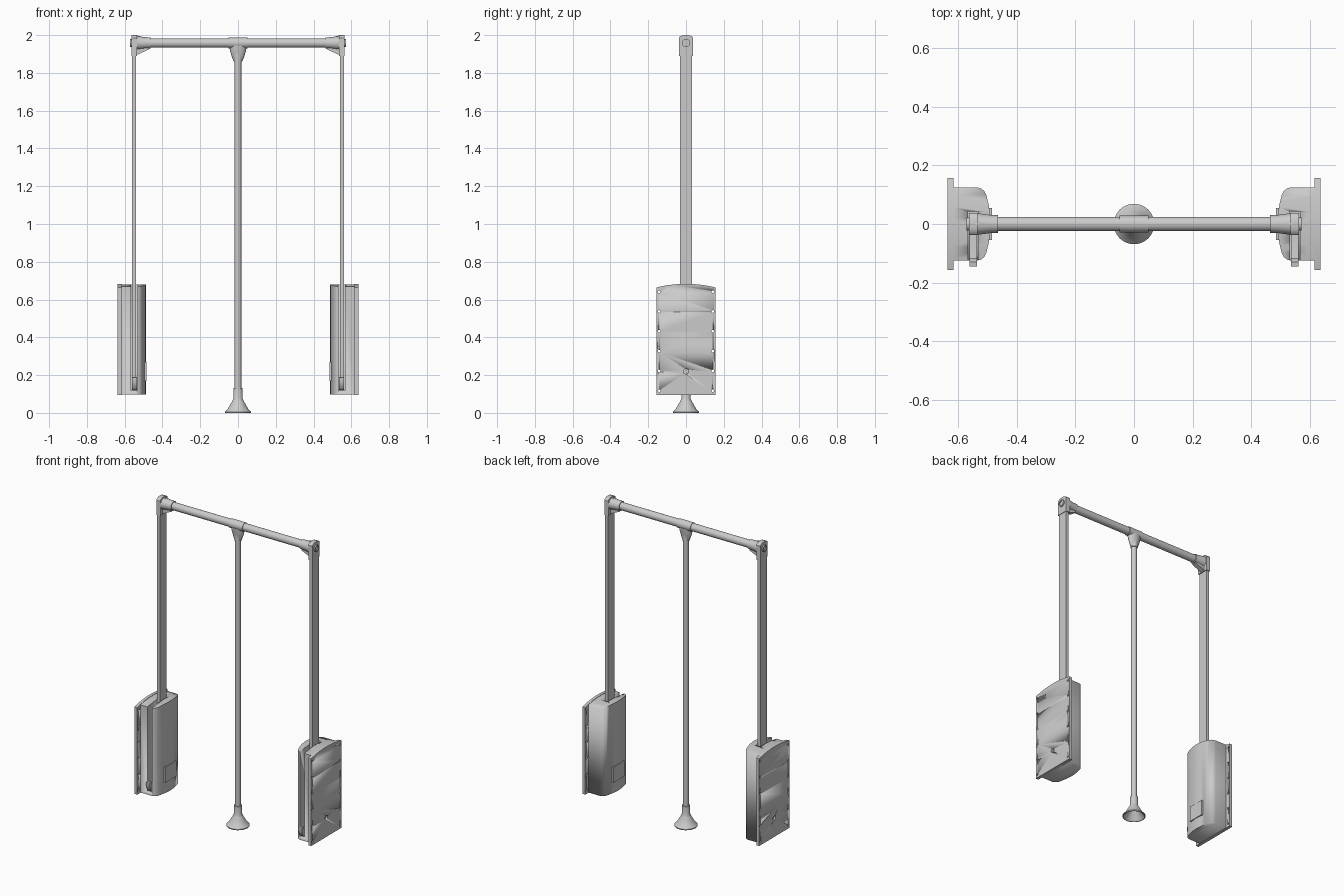
import bpy, bmesh, math
from mathutils import Vector

if "Cube" in bpy.data.objects:
    bpy.data.objects.remove(bpy.data.objects["Cube"])


def place(axis, u, v, w):
    # 2D profile (u, v) pushed along axis by w
    return {'x': (w, u, v), 'y': (u, w, v), 'z': (u, v, w)}[axis]


def finish(name, bm, smooth=True, mirror=False):
    bmesh.ops.recalc_face_normals(bm, faces=bm.faces[:])
    me = bpy.data.meshes.new(name)
    bm.to_mesh(me)
    bm.free()
    ob = bpy.data.objects.new(name, me)
    bpy.context.collection.objects.link(ob)
    bpy.ops.object.select_all(action='DESELECT')
    ob.select_set(True)
    bpy.context.view_layer.objects.active = ob
    if smooth:
        bpy.ops.object.shade_smooth_by_angle(angle=math.radians(30))
    if mirror:
        ob.modifiers.new("mirror", 'MIRROR').use_mirror_merge = False
    return ob


def add_prism(bm, pts, axis, a, b):
    lo = [bm.verts.new(place(axis, u, v, a)) for u, v in pts]
    hi = [bm.verts.new(place(axis, u, v, b)) for u, v in pts]
    bm.faces.new(lo)
    bm.faces.new(hi)
    n = len(pts)
    for i in range(n):
        j = (i + 1) % n
        bm.faces.new((lo[i], lo[j], hi[j], hi[i]))


def prism(name, pts, axis, a, b, **kw):
    bm = bmesh.new()
    add_prism(bm, pts, axis, a, b)
    return finish(name, bm, **kw)


def circle(cu, cv, r, n=24):
    return [(cu + r * math.cos(2 * math.pi * i / n), cv + r * math.sin(2 * math.pi * i / n)) for i in range(n)]


def rect(u0, u1, v0, v1):
    return [(u0, v0), (u1, v0), (u1, v1), (u0, v1)]


def lathe(name, prof, axis, cu=0.0, cv=0.0, n=32, sv=1.0, closed=False, **kw):
    # rings of (radius, position) along axis; ends capped unless closed into a loop
    bm = bmesh.new()
    rings = [[bm.verts.new(place(axis, cu + (u - cu), cv + (v - cv) * sv, w)) for u, v in circle(cu, cv, r, n)]
             for r, w in prof]
    pairs = list(zip(rings, rings[1:]))
    for p, q in pairs:
        for i in range(n):
            j = (i + 1) % n
            bm.faces.new((p[i], p[j], q[j], q[i]))
    bm.faces.new(rings[0])
    bm.faces.new(rings[-1])
    return finish(name, bm, **kw)


def boolean(ob, cutter, op):
    m = ob.modifiers.new("cut", 'BOOLEAN')
    m.object, m.operation, m.solver = cutter, op, 'EXACT'
    bpy.context.view_layer.objects.active = ob
    bpy.ops.object.modifier_move_to_index(modifier=m.name, index=0)
    bpy.ops.object.modifier_apply(modifier=m.name)
    bpy.data.objects.remove(cutter)


def arched(half, z0, edge, crown, n=16):
    # flat-bottomed outline with a bowed top
    top = [half - 2 * half * i / n for i in range(n + 1)]
    return [(-half, z0), (half, z0)] + [(y, crown - (crown - edge) * (y / half) ** 2) for y in top]


# Wall plate with screw holes
plate = prism("wall_plate", arched(0.157, 0.095, 0.664, 0.683), 'x', 0.617, 0.637, mirror=True)
bm = bmesh.new()
for y in (-0.142, 0.142):
    for k in range(6):
        add_prism(bm, circle(y, 0.117 + 0.105 * k, 0.007, 12), 'x', 0.6, 0.65)
add_prism(bm, circle(0, 0.22, 0.014, 20), 'x', 0.625, 0.65)
boolean(plate, finish("hole_cutter", bm), 'DIFFERENCE')

# Mechanism cover: rounded plan shape, bowed top, open slot for the arm
half_plan = [(0.618, 0.125), (0.535, 0.125), (0.521, 0.121), (0.511, 0.112),
             (0.504, 0.098), (0.497, 0.07), (0.491, 0.035)]
plan = half_plan + [(0.488, 0)] + [(x, -y) for x, y in reversed(half_plan)]
cover = prism("mechanism_cover", plan, 'z', 0.05, 0.75, mirror=True)
boolean(cover, prism("arch_cutter", arched(0.157, 0.097, 0.662, 0.681), 'x', 0.4, 0.7), 'INTERSECT')
boolean(cover, prism("slot_cutter", rect(-0.2, 0.042, 0.118, 0.8), 'x', 0.533, 0.566), 'DIFFERENCE')

# Raised panel on the inner face
prism("adjuster_panel", rect(-0.055, 0.055, 0.17, 0.27), 'x', 0.484, 0.51, mirror=True)

# Swing arm and the stop lever in the slot
prism("swing_arm", rect(0.54, 0.56, -0.033, 0.033), 'z', 0.13, 1.92, mirror=True)
prism("stop_lever", [(-0.02, 0.122), (-0.12, 0.122), (-0.132, 0.132), (-0.145, 0.165), (-0.145, 0.188),
                     (-0.13, 0.19), (-0.118, 0.17), (-0.08, 0.165), (-0.02, 0.165)],
      'x', 0.536, 0.562, mirror=True)

# Corner bracket on top of each arm
head = [(-0.038, 1.89), (0.038, 1.89), (0.038, 1.985), (0.032, 1.993), (0.018, 1.999), (0, 2.0),
        (-0.018, 1.999), (-0.032, 1.993), (-0.038, 1.985)]
prism("arm_bracket", head, 'x', 0.534, 0.563, mirror=True)
lathe("rail_socket", [(0.030, 0.464), (0.031, 0.49), (0.037, 0.536)], 'x', 0, 1.958, mirror=True)
prism("bracket_rib", [(0.47, 1.935), (0.536, 1.935), (0.536, 1.895), (0.525, 1.9), (0.47, 1.925)],
      'y', -0.016, 0.016, mirror=True)
prism("bracket_fin", [(0.498, 1.98), (0.498, 1.989), (0.536, 1.998), (0.536, 1.98)],
      'y', -0.004, 0.004, mirror=True)
lathe("end_bolt", [(0.022, 0.55), (0.022, 0.571), (0.015, 0.571), (0.015, 0.566)], 'x', 0, 1.958, mirror=True)

# Hanging rail and centre tee joint
lathe("hanging_rail", [(0.0245, -0.5), (0.0245, 0.5)], 'x', 0, 1.958)
lathe("tee_sleeve", [(0.0285, -0.05), (0.0285, 0.05)], 'x', 0, 1.958)
lathe("tee_neck", [(0.02, 1.86), (0.025, 1.865), (0.034, 1.89), (0.043, 1.92), (0.046, 1.945)], 'z', sv=0.6)
lathe("tee_socket", [(0.022, 1.86), (0.024, 1.94)], 'z')

# Pull rod with hollow bell handle
lathe("pull_rod", [(0.0175, 0.06), (0.0175, 1.93)], 'z')
lathe("bell_handle", [(0.024, 0.132), (0.025, 0.075), (0.029, 0.066), (0.042, 0.042), (0.055, 0.02),
                      (0.069, 0.006), (0.069, 0.0), (0.064, 0.0), (0.05, 0.018), (0.036, 0.04),
                      (0.022, 0.058)], 'z', n=40)
